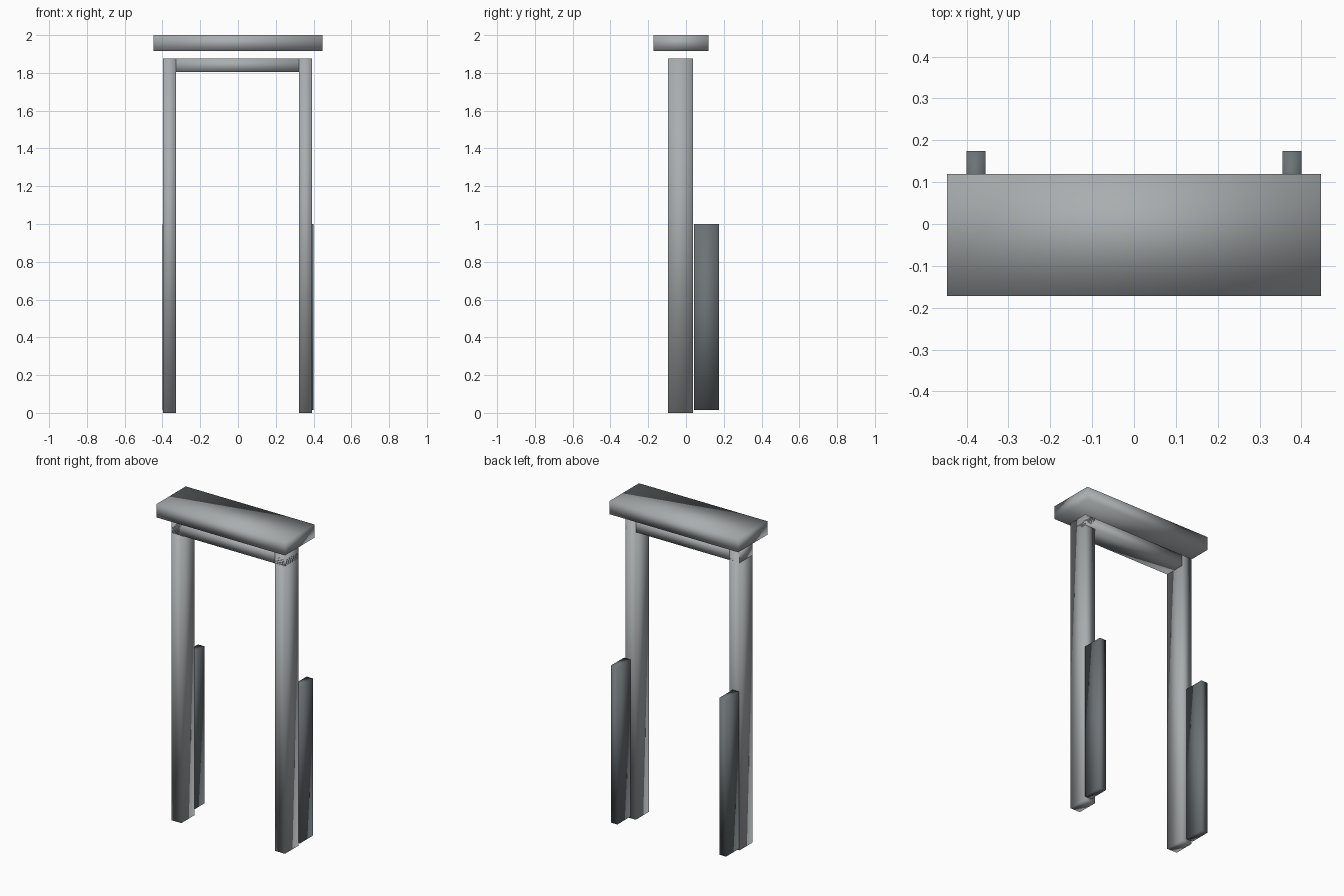
import bpy

if "Cube" in bpy.data.objects:
    bpy.data.objects.remove(bpy.data.objects["Cube"], do_unlink=True)


def make_material(name, color):
    mat = bpy.data.materials.new(name)
    mat.use_nodes = True
    mat.diffuse_color = color
    mat.node_tree.nodes["Principled BSDF"].inputs["Base Color"].default_value = color
    return mat


def box(name, x, y, z, mat):
    """Smooth-shaded box from (min, max) extents along each axis."""
    spans = (x, y, z)
    bpy.ops.mesh.primitive_cube_add(size=1, location=[(a + b) / 2 for a, b in spans])
    obj = bpy.context.object
    obj.name = name
    obj.scale = [b - a for a, b in spans]
    bpy.ops.object.transform_apply(location=False, rotation=False, scale=True)
    bpy.ops.object.shade_smooth()
    obj.data.materials.append(mat)
    return obj


stone = make_material("light grey", (0.40, 0.42, 0.43, 1))
dark_stone = make_material("dark grey", (0.15, 0.17, 0.18, 1))

frame_depth = (-0.095, 0.037)

# Upright posts
box("right_post", (-0.397, -0.327), frame_depth, (0, 1.875), stone)
box("left_post", (0.323, 0.393), frame_depth, (0, 1.875), stone)

# Cross beam running through the post tops
box("cross_beam", (-0.397, 0.393), frame_depth, (1.805, 1.875), stone)

# Cap slab above the beam
box("cap_slab", (-0.447, 0.447), (-0.172, 0.12), (1.917, 2.0), stone)

# Dark half-height slabs behind the posts
for side, x in (("right", (-0.4, -0.355)), ("left", (0.355, 0.4))):
    box(side + "_back_slab", x, (0.043, 0.174), (0.014, 1.0), dark_stone)
